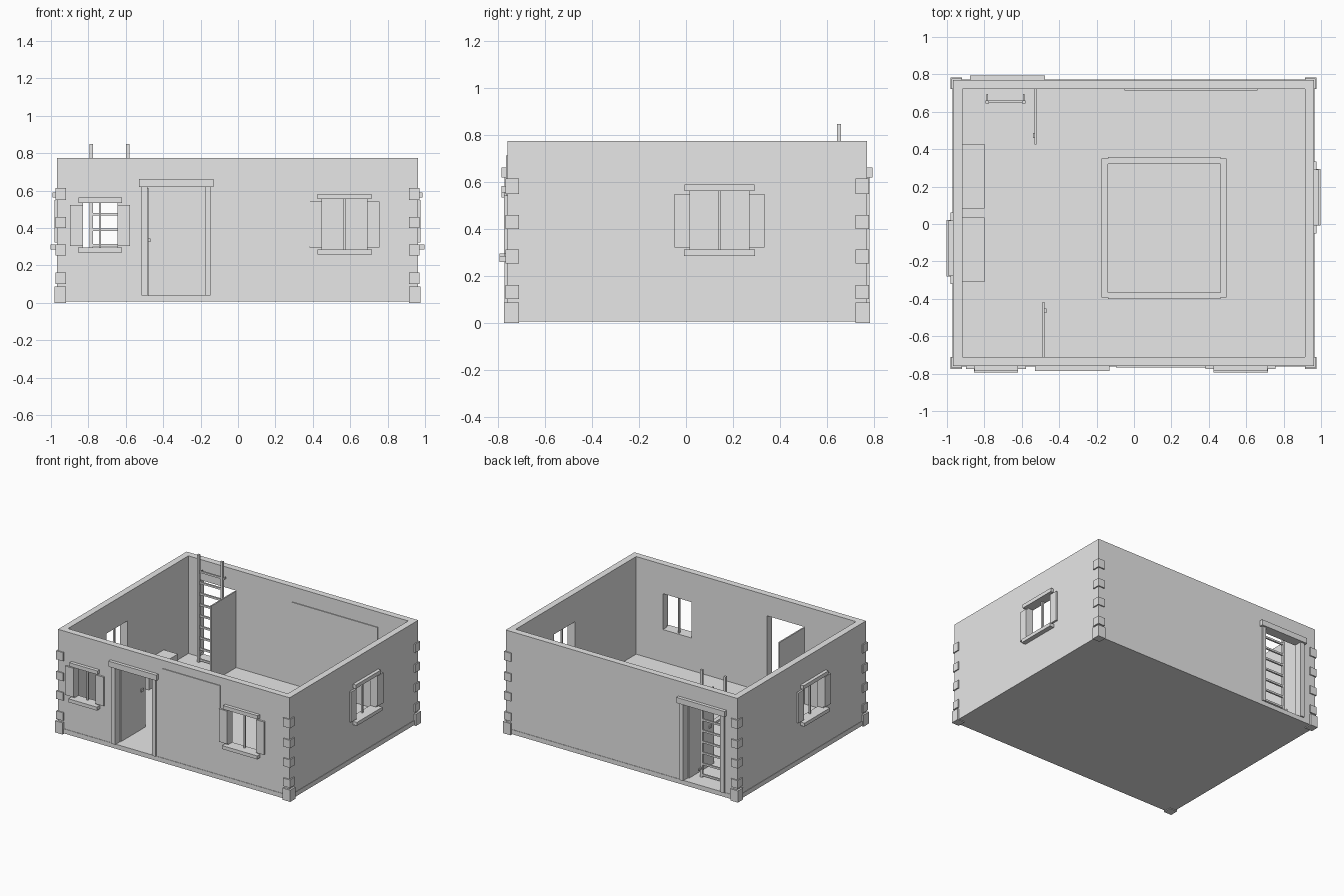
import bpy
import bmesh
from mathutils import Vector

old = bpy.data.objects.get("Cube")
if old:
    bpy.data.objects.remove(old, do_unlink=True)

mat = bpy.data.materials.new("plain_grey")
mat.use_nodes = True
GREY = (0.8, 0.8, 0.8, 1)
mat.diffuse_color = GREY
mat.node_tree.nodes["Principled BSDF"].inputs["Base Color"].default_value = GREY


def boxes(name, spans):
    """One object made of boxes, each given as (x0, x1, y0, y1, z0, z1)."""
    bm = bmesh.new()
    for x0, x1, y0, y1, z0, z1 in spans:
        lo, hi = Vector((x0, y0, z0)), Vector((x1, y1, z1))
        made = bmesh.ops.create_cube(bm, size=1)["verts"]
        for v in made:
            v.co = (lo + hi) / 2 + v.co * (hi - lo)
    mesh = bpy.data.meshes.new(name)
    bm.to_mesh(mesh)
    bm.free()
    mesh.materials.append(mat)
    ob = bpy.data.objects.new(name, mesh)
    bpy.context.collection.objects.link(ob)
    return ob


def cut(target, cutter):
    mod = target.modifiers.new("cut", "BOOLEAN")
    mod.operation = "DIFFERENCE"
    mod.solver = "EXACT"
    mod.object = cutter
    bpy.context.view_layer.objects.active = target
    bpy.ops.object.modifier_apply(modifier=mod.name)
    bpy.data.objects.remove(cutter, do_unlink=True)


# Outer wall planes and the inner room
LEFT, RIGHT, FRONT, BACK = 0.962, -0.967, -0.76, 0.77
FLOOR, TOP, THICK = 0.04, 0.775, 0.049
PLANES = {"front": FRONT, "back": BACK, "left": LEFT, "right": RIGHT}


def on_wall(wall, u0, u1, d0, d1, z0, z1):
    """Span along a wall (u), outward from its face (d) and up (z)."""
    p = PLANES[wall]
    s = 1 if p > 0 else -1
    a, b = sorted((p + s * d0, p + s * d1))
    if wall in ("front", "back"):
        return (u0, u1, a, b, z0, z1)
    return (a, b, u0, u1, z0, z1)


# Walls and floor
walls = boxes("walls", [(RIGHT, LEFT, FRONT, BACK, FLOOR, TOP)])
cut(walls, boxes("room_cutter", [(RIGHT + THICK, LEFT - THICK, FRONT + THICK,
                                 BACK - THICK, 0, 1)]))
boxes("floor_slab", [(RIGHT - 0.003, LEFT + 0.003, FRONT - 0.003,
                      BACK + 0.003, 0.006, FLOOR)])

# Windows: opening, mullion, lintel, sill and a pair of shutters
openings = []


def window(name, wall, u0, u1, z0, z1):
    mid = (u0 + u1) / 2
    openings.append(on_wall(wall, u0, u1, -0.1, 0.1, z0, z1))
    boxes(name + "_mullion", [on_wall(wall, mid - 0.006, mid + 0.006, -0.035, -0.02, z0, z1)])
    boxes(name + "_lintel", [on_wall(wall, u0 - 0.024, u1 + 0.024, 0, 0.025, z1, z1 + 0.028)])
    boxes(name + "_sill", [on_wall(wall, u0 - 0.026, u1 + 0.026, -THICK, 0.035, z0 - 0.026, z0)])
    boxes(name + "_shutters", [
        on_wall(wall, a, b, 0, 0.014, z0 + 0.01, z1 - 0.012)
        for a, b in ((u0 - 0.067, u0), (u1, u1 + 0.067))])


window("front_small_window", "front", -0.83, -0.645, 0.295, 0.535)
window("front_large_window", "front", 0.45, 0.69, 0.285, 0.555)
window("left_window", "left", 0.017, 0.268, 0.312, 0.562)
window("right_window", "right", -0.255, -0.005, 0.312, 0.562)


# Doorways: opening, jambs, lintel, open leaf and handle
def doorway(name, wall, u0, u1, hinge, swing):
    openings.append(on_wall(wall, u0, u1, -0.1, 0.1, FLOOR, 0.62))
    boxes(name + "_jambs", [on_wall(wall, a, b, -0.01, 0.012, FLOOR, 0.62)
                            for a, b in ((u0 - 0.033, u0), (u1, u1 + 0.028))])
    boxes(name + "_lintel", [on_wall(wall, u0 - 0.047, u1 + 0.045, 0, 0.025, 0.62, 0.662)])
    boxes(name + "_leaf", [on_wall(wall, hinge - 0.005, hinge + 0.005,
                                   -THICK - 0.295, -THICK, FLOOR, 0.615)])
    h0, h1 = sorted((hinge, hinge + swing * 0.014))
    boxes(name + "_handle", [on_wall(wall, h0, h1, -THICK - 0.26, -THICK - 0.235, 0.325, 0.345)])


doorway("front_door", "front", -0.483, -0.175, -0.483, 1)
doorway("back_door", "back", -0.83, -0.522, -0.526, -1)

cut(walls, boxes("opening_cutter", openings))

# Thin panels on the front wall and inside the back wall
boxes("front_panel", [on_wall("front", -0.095, 0.385, 0, 0.006, 0.3, 0.714)])
boxes("inner_back_panel", [on_wall("back", -0.05, 0.66, -THICK - 0.006, -THICK, 0.175, 0.66)])

# Corner stones
for side_x, px in (("left", LEFT), ("right", RIGHT)):
    for side_y, py in (("front", FRONT), ("back", BACK)):
        sx, sy = (1 if px > 0 else -1), (1 if py > 0 else -1)
        spans = []
        for z0, z1, out in ((0, 0.088, 0.014), (0.102, 0.162, 0.009), (0.253, 0.313, 0.009),
                            (0.4, 0.46, 0.009), (0.55, 0.615, 0.009)):
            xs = sorted((px + sx * out, px - sx * 0.048))
            ys = sorted((py + sy * out, py - sy * 0.048))
            spans.append((*xs, *ys, z0, z1))
        boxes(f"{side_y}_{side_x}_corner_stones", spans)

# Ladder with wall brackets
rails = (-0.784, -0.589)
boxes("ladder_rails", [(x - 0.009, x + 0.009, 0.643, 0.66, FLOOR, 0.848) for x in rails])
boxes("ladder_rungs", [(rails[0], rails[1], 0.647, 0.66, z - 0.007, z + 0.007)
                       for z in (0.058 + 0.083 * i for i in range(9))])
boxes("ladder_brackets", [(x - 0.004, x + 0.004, 0.65, 0.695, z, z + 0.015)
                          for x in rails for z in (0.1, 0.7)])

# Benches along the right wall
boxes("benches", [(RIGHT + THICK, -0.8, y, y + 0.345, FLOOR, 0.18) for y in (-0.31, 0.083)])

# Floor hatch with a raised border
boxes("hatch_panel", [(-0.14, 0.463, -0.365, 0.322, FLOOR, 0.046)])
boxes("hatch_border", [(a, b, -0.393, 0.35, FLOOR, 0.055) for a, b in ((-0.174, -0.14), (0.463, 0.495))]
      + [(-0.14, 0.463, a, b, FLOOR, 0.055) for a, b in ((-0.4, -0.365), (0.322, 0.357))])
